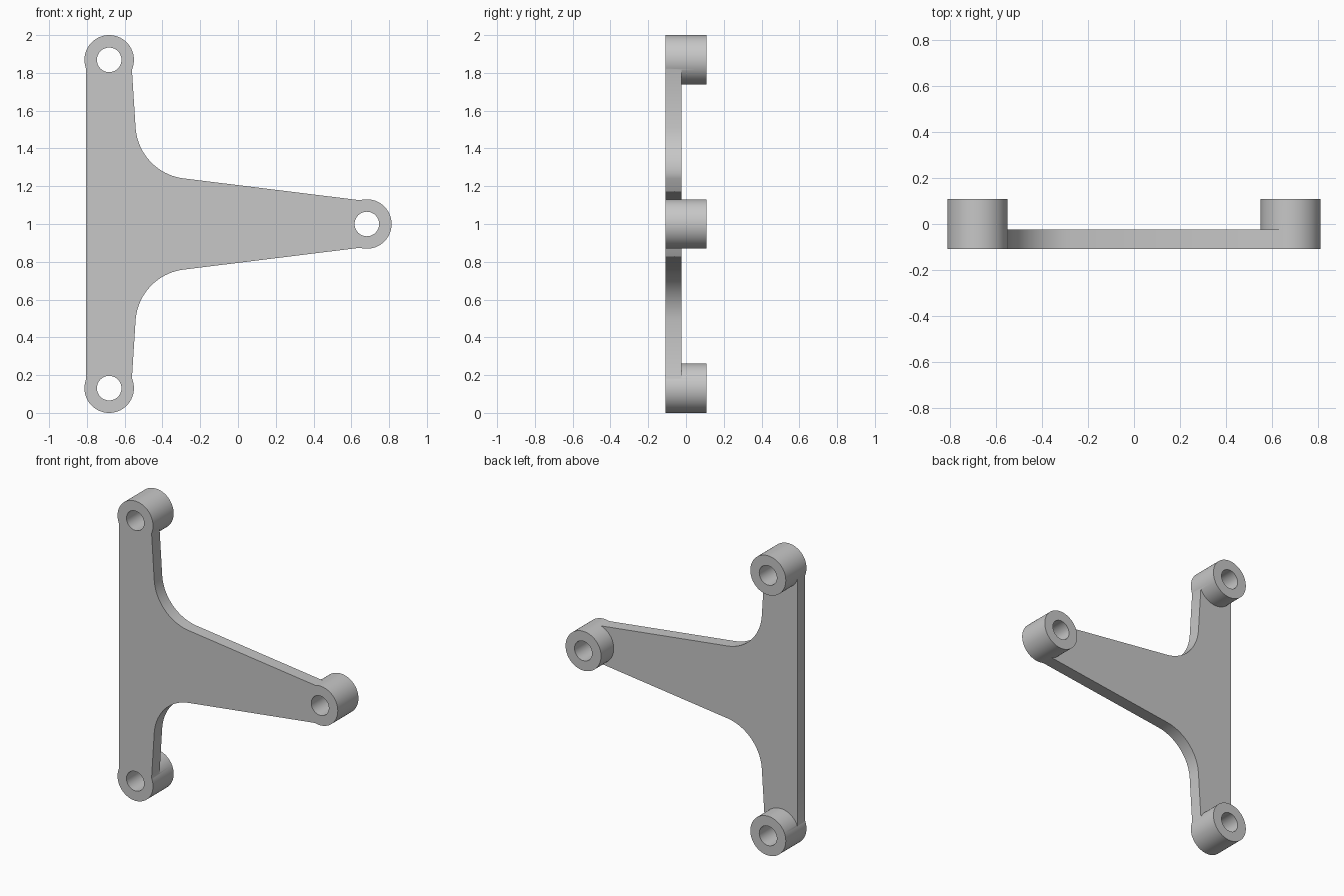
import bpy, bmesh, math
from mathutils import Vector

cube = bpy.data.objects.get("Cube")
if cube:
    bpy.data.objects.remove(cube, do_unlink=True)

FRONT, BACK, PLATE_BACK = -0.109, 0.109, -0.025
MID = 1.0
BOSS_R, HOLE_R = 0.131, 0.065
BOSSES = {"upper_boss": (-0.682, 1.869), "lower_boss": (-0.682, 0.131),
          "arm_boss": (0.682, MID)}

grey = bpy.data.materials.new("plain_grey")
grey.use_nodes = True
colour = (0.57, 0.57, 0.57, 1)
grey.diffuse_color = colour
grey.node_tree.nodes["Principled BSDF"].inputs["Base Color"].default_value = colour


def prism(name, outline, y0, y1):
    """Solid made by extruding an (x, z) outline along y."""
    bm = bmesh.new()
    face = bm.faces.new([bm.verts.new((x, y0, z)) for x, z in outline])
    res = bmesh.ops.extrude_face_region(bm, geom=[face])
    for v in res["geom"]:
        if isinstance(v, bmesh.types.BMVert):
            v.co.y = y1
    bmesh.ops.recalc_face_normals(bm, faces=bm.faces)
    mesh = bpy.data.meshes.new(name)
    bm.to_mesh(mesh)
    bm.free()
    mesh.materials.append(grey)
    ob = bpy.data.objects.new(name, mesh)
    bpy.context.collection.objects.link(ob)
    return ob


def circle(centre, radius, n=72):
    return [(centre[0] + radius * math.cos(math.tau * i / n),
             centre[1] + radius * math.sin(math.tau * i / n)) for i in range(n)]


def fillet(a, corner, b, radius, n=20):
    """Arc tangent to the lines corner-a and corner-b."""
    a, c, b = Vector(a), Vector(corner), Vector(b)
    u, v = (a - c).normalized(), (b - c).normalized()
    half = u.angle(v) / 2
    centre = c + (u + v).normalized() * radius / math.sin(half)
    reach = radius / math.tan(half)
    start, end = c + u * reach - centre, c + v * reach - centre
    return [tuple(centre + start.slerp(end, i / n).normalized() * radius)
            for i in range(n + 1)]


def combine(target, tool, operation):
    mod = target.modifiers.new(operation.lower(), "BOOLEAN")
    mod.operation, mod.solver, mod.object = operation, "EXACT", tool
    bpy.context.view_layer.objects.active = target
    bpy.ops.object.modifier_apply(modifier=mod.name)
    bpy.data.objects.remove(tool, do_unlink=True)


# T-shaped plate: upper half outline, then its mirror image
top, corner, tip = (-0.565, 1.869), (-0.527, 1.271), (0.66, 1.124)
upper = [(-0.804, 1.869), top] + fillet(top, corner, tip, 0.29) + [tip]
lower = [(x, 2 * MID - z) for x, z in reversed(upper)]
bracket = prism("bracket", upper + [BOSSES["arm_boss"]] + lower, FRONT, PLATE_BACK)

# Round bosses joined to the plate, then bored through
for name, centre in BOSSES.items():
    combine(bracket, prism(name, circle(centre, BOSS_R), FRONT, BACK), "UNION")
for name, centre in BOSSES.items():
    bore = prism(name + "_bore", circle(centre, HOLE_R, 48), FRONT - 0.1, BACK + 0.1)
    bore.hide_render = True
    combine(bracket, bore, "DIFFERENCE")

# Smooth walls, sharp rims
bpy.ops.object.select_all(action="DESELECT")
bracket.select_set(True)
bpy.context.view_layer.objects.active = bracket
bpy.ops.object.shade_smooth_by_angle(angle=math.radians(30))
